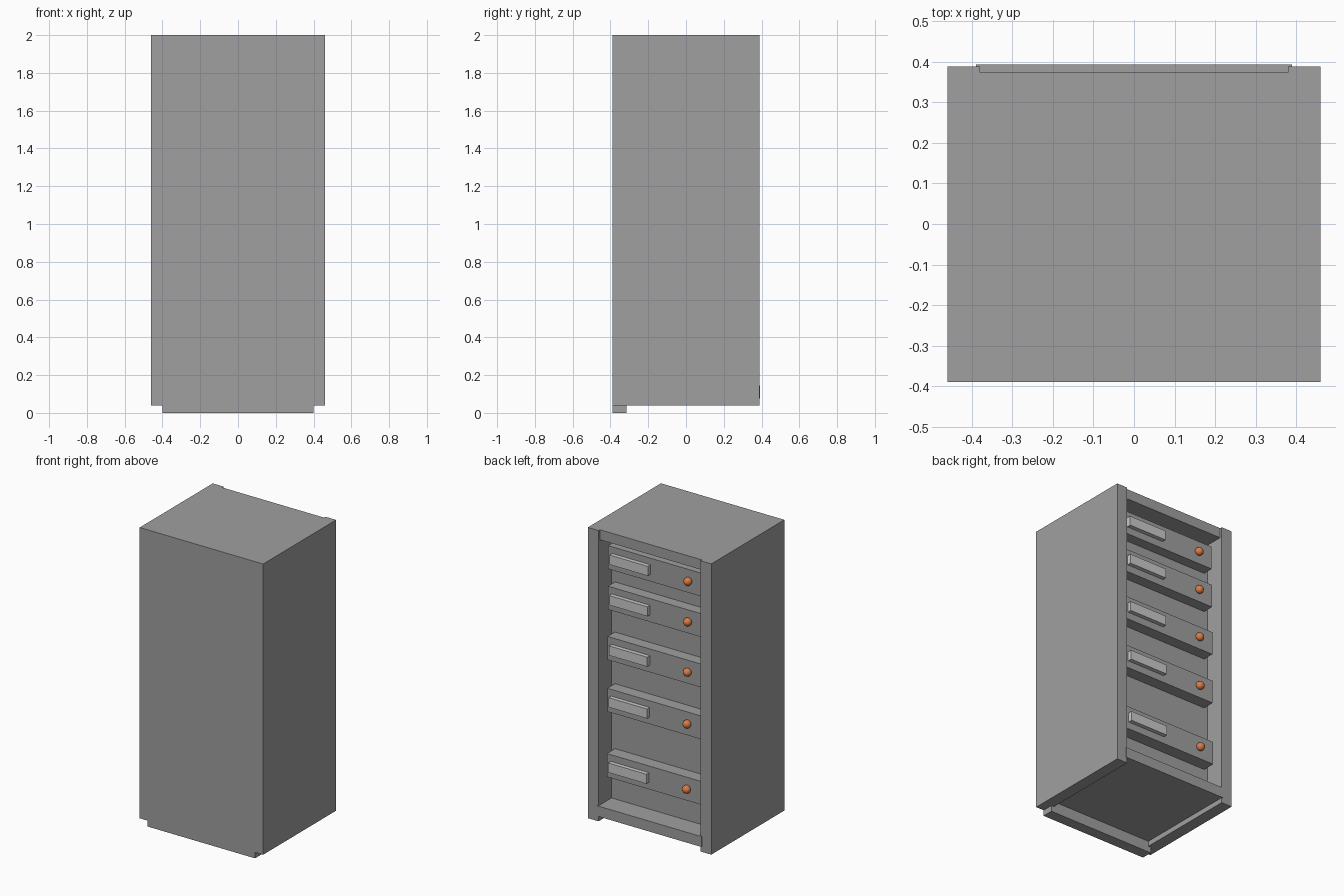
import bpy

if "Cube" in bpy.data.objects:
    bpy.data.objects.remove(bpy.data.objects["Cube"])


def material(name, color):
    m = bpy.data.materials.new(name)
    m.diffuse_color = color
    m.use_nodes = True
    m.node_tree.nodes["Principled BSDF"].inputs["Base Color"].default_value = m.diffuse_color
    return m


body_mat = material("dark_grey", (0.35, 0.35, 0.35, 1))
handle_mat = material("light_grey", (0.8, 0.8, 0.8, 1))
knob_mat = material("copper", (0.70, 0.20, 0.06, 1))


def box(name, x, y, z, mat=body_mat):
    """Axis-aligned box from (min, max) ranges."""
    bpy.ops.mesh.primitive_cube_add(
        size=1, location=[(a + b) / 2 for a, b in (x, y, z)])
    ob = bpy.context.object
    ob.name = name
    ob.scale = [b - a for a, b in (x, y, z)]
    bpy.ops.object.transform_apply(location=False, rotation=False, scale=True)
    ob.data.materials.append(mat)
    return ob


# Cabinet shell: side walls, front panel, recessed inner panel
for side, s in (("left", -1), ("right", 1)):
    box(f"{side}_wall", sorted((s * 0.38, s * 0.46)), (-0.39, 0.388), (0.04, 2.0))
box("front_panel", (-0.38, 0.38), (-0.39, -0.34), (0.04, 2.0))
box("inner_panel", (-0.38, 0.38), (0.22, 0.25), (0.08, 1.95))

# Top (set back from the wall edges), bottom and front plinth
box("top_panel", (-0.38, 0.38), (-0.34, 0.373), (1.932, 2.0))
box("bottom_panel", (-0.39, 0.39), (-0.34, 0.393), (0.075, 0.145))
box("front_plinth", (-0.40, 0.40), (-0.39, -0.315), (0.0, 0.04))
box("plinth_backing", (-0.38, 0.38), (-0.34, -0.315), (0.04, 0.075))

# Drawers, each with a pull and a knob: (centre height, front face y)
drawers = [(1.803, 0.322), (1.531, 0.325), (1.193, 0.328),
           (0.845, 0.331), (0.407, 0.336)]
for i, (z, y) in enumerate(drawers, 1):
    box(f"drawer_{i}", (-0.355, 0.355), (0.24, y), (z - 0.08, z + 0.077))
    box(f"drawer_pull_{i}", (0.04, 0.325), (y - 0.01, y + 0.028),
        (z - 0.032, z + 0.032), handle_mat)
    bpy.ops.mesh.primitive_uv_sphere_add(
        segments=24, ring_count=12, radius=0.027, location=(-0.246, y + 0.01, z))
    knob = bpy.context.object
    knob.name = f"drawer_knob_{i}"
    knob.data.materials.append(knob_mat)
    bpy.ops.object.shade_smooth_by_angle()
